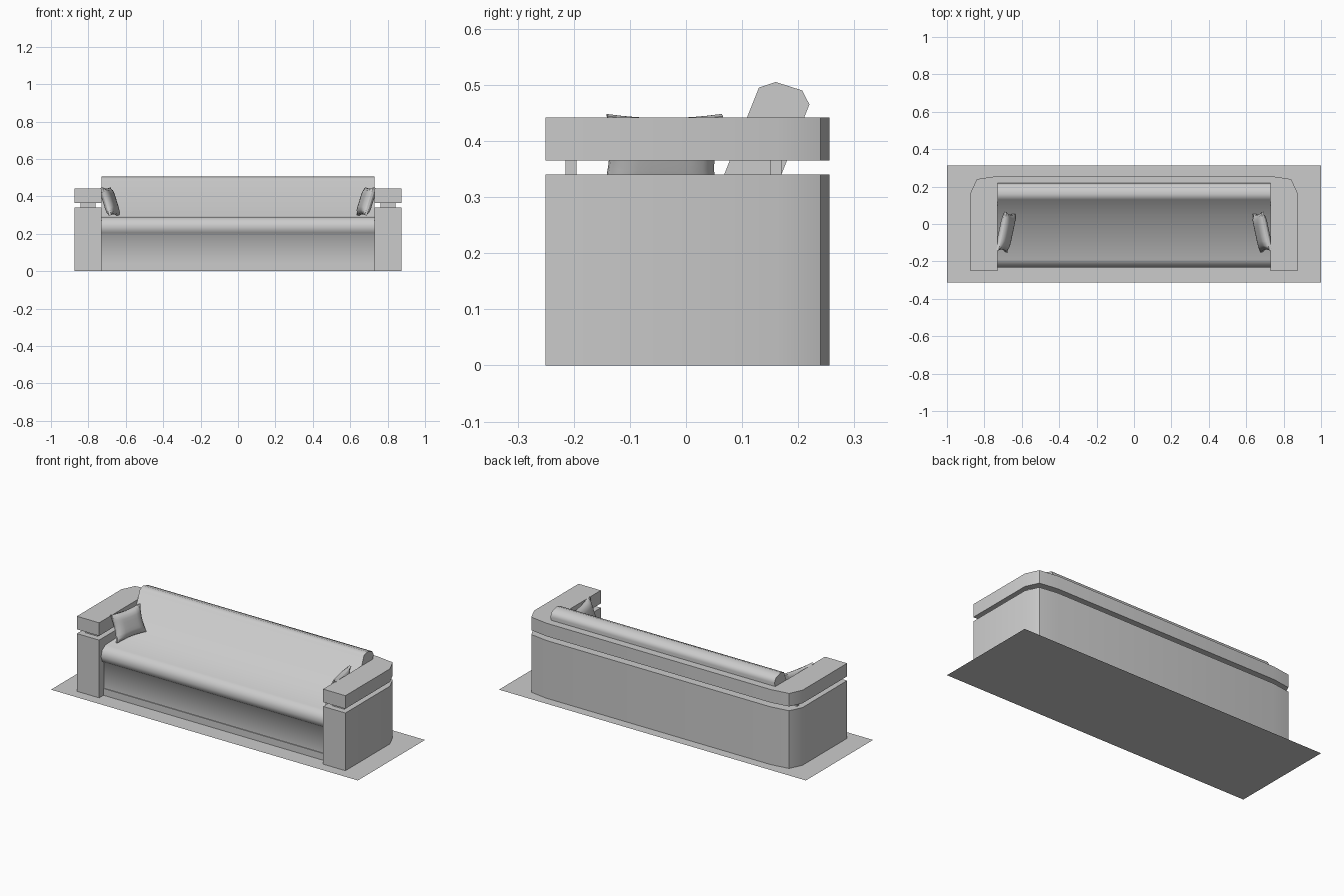
import bpy, bmesh, math
from mathutils import Matrix

cube = bpy.data.objects.get("Cube")
if cube:
    bpy.data.objects.remove(cube, do_unlink=True)

grey = bpy.data.materials.new("plain_grey")
grey.use_nodes = True
grey.diffuse_color = (0.6, 0.6, 0.6, 1)
grey.node_tree.nodes["Principled BSDF"].inputs["Base Color"].default_value = (0.6, 0.6, 0.6, 1)


def finish(bm, name, angle=None):
    """Turn a bmesh into a named object, smooth below the given angle."""
    bmesh.ops.recalc_face_normals(bm, faces=bm.faces)
    mesh = bpy.data.meshes.new(name)
    bm.to_mesh(mesh)
    bm.free()
    mesh.materials.append(grey)
    obj = bpy.data.objects.new(name, mesh)
    bpy.context.collection.objects.link(obj)
    if angle:
        bpy.ops.object.select_all(action="DESELECT")
        obj.select_set(True)
        bpy.context.view_layer.objects.active = obj
        bpy.ops.object.shade_smooth_by_angle(angle=math.radians(angle))
    return obj


def extrude(name, points, offset, angle=None):
    """Prism from a closed outline moved along an offset."""
    bm = bmesh.new()
    face = bm.faces.new([bm.verts.new(p) for p in points])
    grown = bmesh.ops.extrude_face_region(bm, geom=[face], use_keep_orig=True)
    moved = [g for g in grown["geom"] if isinstance(g, bmesh.types.BMVert)]
    bmesh.ops.translate(bm, vec=offset, verts=moved)
    return finish(bm, name, angle)


def box(name, size, centre):
    bm = bmesh.new()
    bmesh.ops.create_cube(bm, size=1)
    bmesh.ops.scale(bm, vec=size, verts=bm.verts)
    bmesh.ops.translate(bm, vec=centre, verts=bm.verts)
    return finish(bm, name)


# Floor sheet
floor = bmesh.new()
bmesh.ops.create_grid(floor, x_segments=1, y_segments=1, size=1)
bmesh.ops.scale(floor, vec=(1, 0.3125, 1), verts=floor.verts)
finish(floor, "floor_sheet")

# U-shaped body and the floating armrest rail above it
half = [(0.73, 0.18), (0.73, -0.25), (0.875, -0.25), (0.875, 0.165), (0.84, 0.24), (0.73, 0.256)]
plan = half + [(-x, y) for x, y in reversed(half)]
for name, low, high in (("body_shell", 0, 0.34), ("armrest_rail", 0.365, 0.442)):
    extrude(name, [(x, y, low) for x, y in plan], (0, 0, high - low), 50)

# Seat and backrest in one upholstered profile
profile = [(-0.205, 0.04), (-0.205, 0.19), (-0.222, 0.205), (-0.232, 0.235), (-0.222, 0.27),
           (-0.19, 0.29), (0.05, 0.295), (0.13, 0.495), (0.16, 0.505), (0.207, 0.49),
           (0.22, 0.465), (0.17, 0.34), (0.17, 0.04)]
extrude("seat_and_backrest", [(-0.73, y, z) for y, z in profile], (1.46, 0, 0), 80)
box("seat_plinth", (1.46, 0.38, 0.04), (0, -0.02, 0.02))


def pillow(name, side):
    """Puffed square cushion leaning against an arm."""
    bm = bmesh.new()
    bmesh.ops.create_cube(bm, size=2)
    bmesh.ops.subdivide_edges(bm, edges=bm.edges, cuts=7, use_grid_fill=True)
    for v in bm.verts:
        u, w = v.co.y, v.co.z
        puff = 0.25 + 0.75 * math.sqrt(max(0, (1 - u ** 4) * (1 - w ** 4)))
        v.co = (v.co.x * 0.026 * puff, u * 0.105 * (1 - 0.1 * (1 - w * w)),
                w * 0.078 * (1 - 0.1 * (1 - u * u)))
    turn = Matrix.Rotation(side * math.radians(12), 4, "Z") @ Matrix.Rotation(side * math.radians(18), 4, "Y")
    bm.transform(Matrix.Translation((side * 0.685, -0.043, 0.372)) @ turn)
    finish(bm, name, 60)


# Pillows and rail posts on both sides
for label, side in (("left", 1), ("right", -1)):
    pillow(label + "_pillow", side)
    for place, y in (("front", -0.205), ("rear", 0.16)):
        box(label + "_" + place + "_rail_post", (0.08, 0.02, 0.03), (side * 0.803, y, 0.3525))
